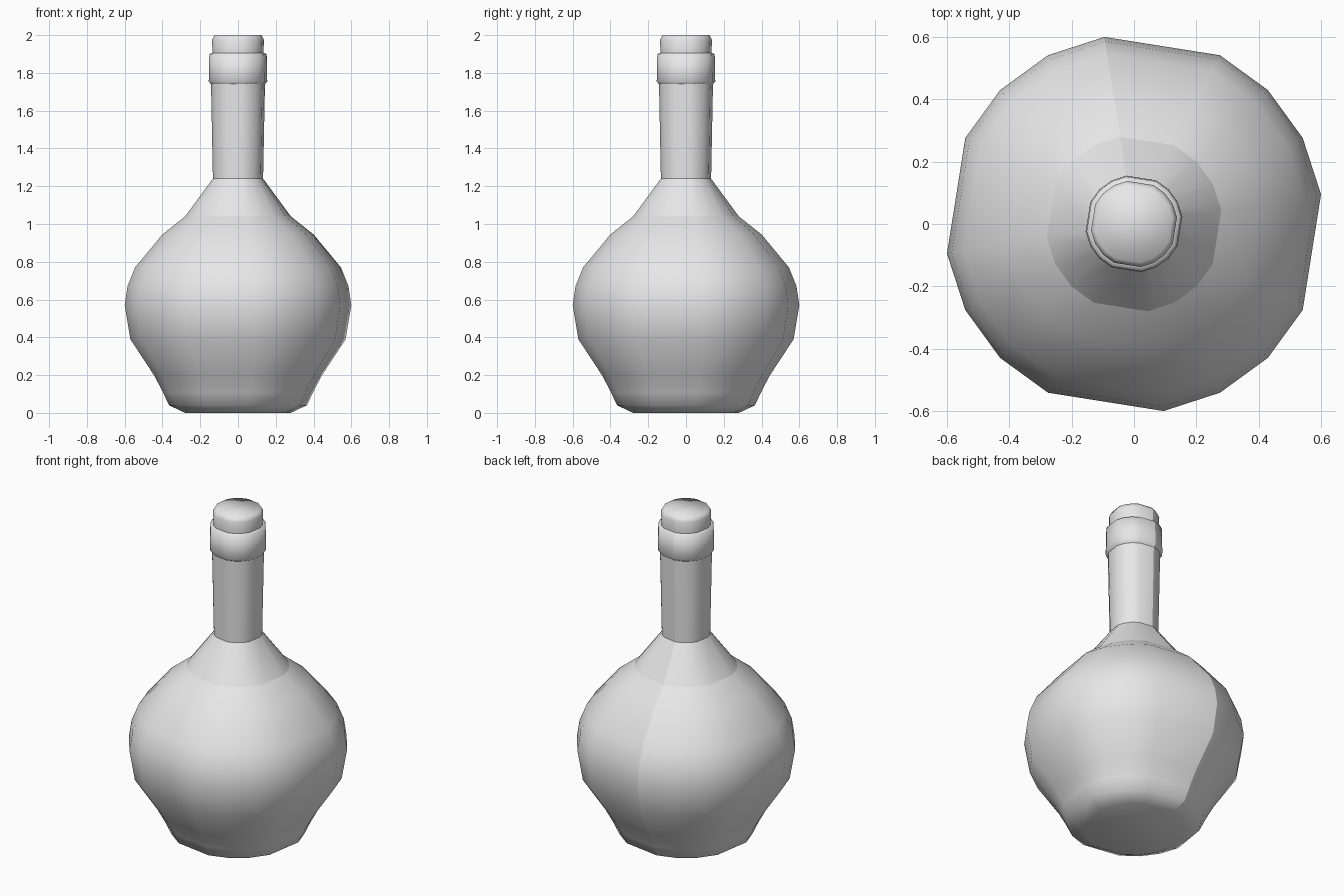
import bpy
import bmesh
from math import cos, sin, radians

cube = bpy.data.objects.get("Cube")
if cube:
    bpy.data.objects.remove(cube, do_unlink=True)

GREY = (0.8, 0.8, 0.8, 1.0)
glass = bpy.data.materials.new("plain grey")
glass.use_nodes = True
glass.diffuse_color = GREY
glass.node_tree.nodes["Principled BSDF"].inputs["Base Color"].default_value = GREY

# Twenty-sided outline with every fifth corner cut off; starts at the back seam
ANGLES = [radians(99 + 18 * i) for i in range(20) if i % 5 != 4]
FIT = 1 / cos(radians(9))  # turns a half width into a corner radius


def turned_part(name, profile, cap_bottom=False, cap_top=False):
    """Turn (half width, height) points around z, with one hard seam at the back."""
    bm = bmesh.new()
    rings = [[bm.verts.new((r * FIT * cos(a), r * FIT * sin(a), z)) for a in ANGLES]
             for r, z in profile]
    n = len(ANGLES)
    for low, high in zip(rings, rings[1:]):
        for i in range(n):
            j = (i + 1) % n
            bm.faces.new((low[i], low[j], high[j], high[i]))
    if cap_bottom:
        bm.faces.new(rings[0][::-1])
    if cap_top:
        bm.faces.new(rings[-1])
    for face in bm.faces:
        face.smooth = True
    # Keep strong bends and the back seam crisp
    seam = {ring[0] for ring in rings}
    for edge in bm.edges:
        bend = edge.calc_face_angle(0) if len(edge.link_faces) == 2 else 0
        on_seam = edge.verts[0] in seam and edge.verts[1] in seam
        edge.smooth = not (on_seam or bend > radians(32))
    mesh = bpy.data.meshes.new(name)
    bm.to_mesh(mesh)
    bm.free()
    mesh.materials.append(glass)
    obj = bpy.data.objects.new(name, mesh)
    bpy.context.collection.objects.link(obj)
    return obj


# Foot and round belly
turned_part("bottle_foot", [(0.28, 0), (0.365, 0.04), (0.4, 0.115)], cap_bottom=True)
turned_part("bottle_belly", [(0.4, 0.115), (0.445, 0.2), (0.57, 0.39), (0.6, 0.57),
                             (0.585, 0.67), (0.545, 0.77), (0.4, 0.945), (0.28, 1.04)])

# Sloped shoulder and slim neck
turned_part("bottle_shoulder", [(0.28, 1.04), (0.133, 1.24)])
turned_part("bottle_neck", [(0.133, 1.24), (0.143, 1.745)])

# Collar around the mouth, and the stopper
turned_part("neck_collar", [(0.143, 1.74), (0.155, 1.755), (0.152, 1.9), (0.136, 1.905)])
turned_part("stopper", [(0.134, 1.9), (0.138, 1.975), (0.124, 2.0)], cap_top=True)
